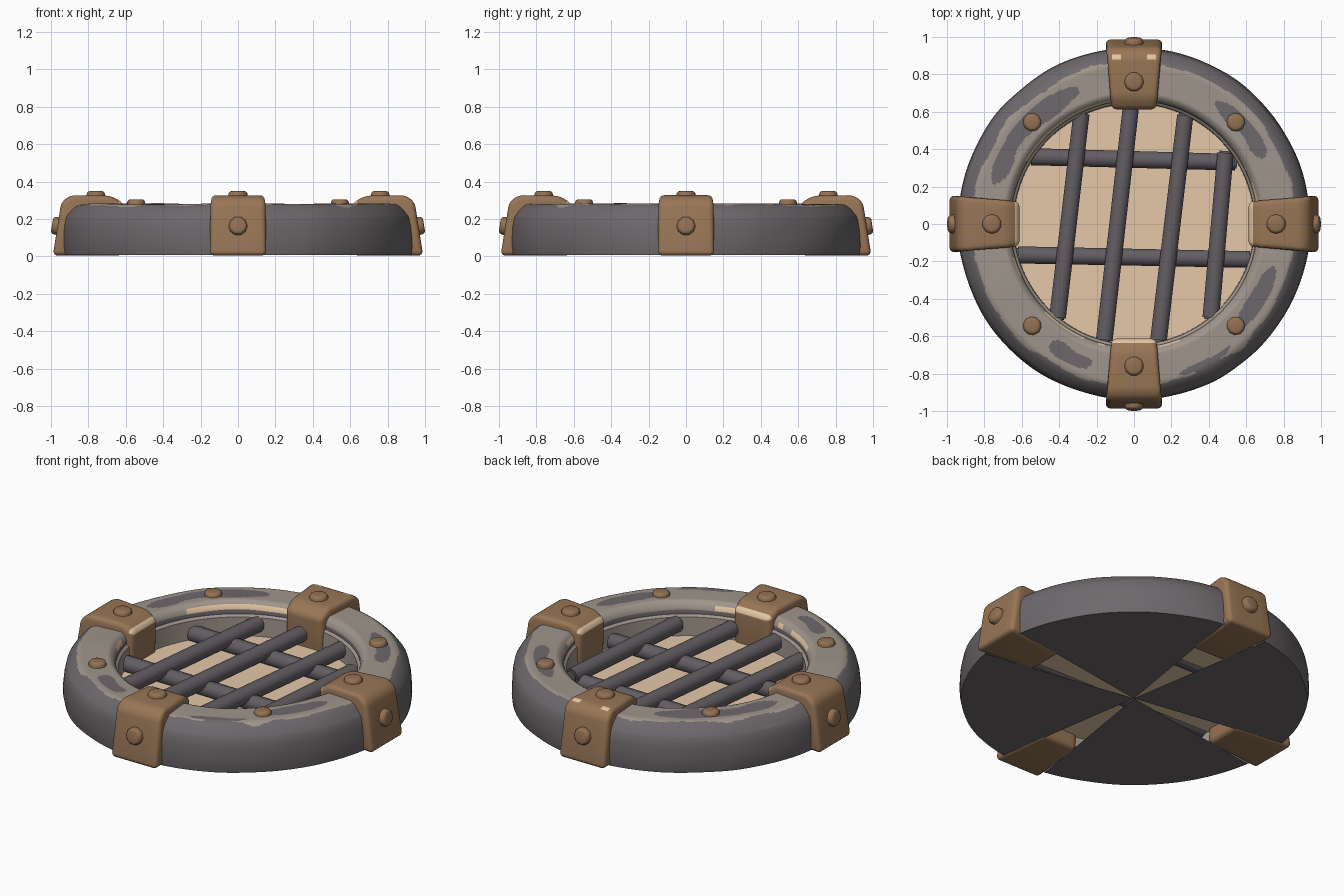
import bpy, bmesh, math
from mathutils import Vector, Matrix, noise

if "Cube" in bpy.data.objects:
    bpy.data.objects.remove(bpy.data.objects["Cube"])


def mat(name, col):
    m = bpy.data.materials.new(name)
    m.diffuse_color = (*col, 1)
    m.use_nodes = True
    m.node_tree.nodes["Principled BSDF"].inputs["Base Color"].default_value = m.diffuse_color
    return m


DARK = mat("dark_iron", (0.155, 0.138, 0.148))
LIGHT = mat("worn_stone", (0.345, 0.302, 0.26))
TAN = mat("tan_floor", (0.78, 0.58, 0.39))
BRASS = mat("brown_brass", (0.315, 0.18, 0.092))
BOLT = mat("bolt_brown", (0.29, 0.165, 0.085))
EDGE = mat("bright_edge", (0.78, 0.57, 0.37))
BAR = mat("bar_iron", (0.122, 0.11, 0.122))


def make(name, bm, mats, smooth=35):
    bmesh.ops.recalc_face_normals(bm, faces=bm.faces)
    me = bpy.data.meshes.new(name)
    bm.to_mesh(me)
    bm.free()
    for m in mats:
        me.materials.append(m)
    ob = bpy.data.objects.new(name, me)
    bpy.context.collection.objects.link(ob)
    bpy.ops.object.select_all(action='DESELECT')
    ob.select_set(True)
    bpy.context.view_layer.objects.active = ob
    bpy.ops.object.shade_smooth_by_angle(angle=math.radians(smooth))
    return ob


# Ring: revolved profile, closed below by four dark sectors
def outer_z(r):
    return 0.28 if r < 0.84 else 0.28 - 0.075 * ((r - 0.84) / 0.09) ** 2


prof = [(0.64, 0.03), (0.645, 0.2), (0.66, 0.212), (0.66, 0.235), (0.672, 0.262), (0.69, 0.276)]
prof += [(0.70 + 0.0069 * i, outer_z(0.70 + 0.0069 * i)) for i in range(34)]
prof += [(0.938, 0.16), (0.942, 0.1), (0.942, 0.05), (0.935, 0.008)]
N = 320
# worn dark patches: start angle, end angle, radius, half width
PATCHES = [(112, 164, 0.775, 0.05), (27, 56, 0.78, 0.045), (-45, -17, 0.775, 0.042),
           (235, 253, 0.785, 0.04), (-73, -52, 0.835, 0.02)]
# bright worn stretches of the inner lip
LIPS = [(96, 150), (10, 27), (225, 256), (279, 291), (196, 205)]


def between(a, lo, hi):
    return (a - lo) % 360 <= hi - lo


def ring_material(r, z, a):
    n = noise.noise(Vector((math.cos(math.radians(a)) * r * 6, math.sin(math.radians(a)) * r * 6, 3)))
    if r < 0.655:
        return 1
    if r < 0.663:
        return 0
    if r < 0.67:
        return 2 if any(between(a, *l) for l in LIPS) and n > -0.35 else 1
    for lo, hi, pr, hw in PATCHES:
        t = ((a - (lo + hi) / 2 + 180) % 360 - 180) / ((hi - lo) / 2)
        if abs(t) < 1 and abs(r - pr + 0.015 * n) < hw * (1 - t ** 4) ** 0.5 * (1 + 0.5 * n):
            return 0
    return 1 if r < 0.865 + 0.03 * n and z > 0.2 else 0


bm = bmesh.new()
rows = []
for i in range(N):
    a = 2 * math.pi * i / N
    row = []
    for r, z in prof:
        n = noise.noise(Vector((math.cos(a) * r * 4, math.sin(a) * r * 4, z * 5)))
        k = max(0, (r - 0.8) / 0.14)
        rr = r + 0.006 * n * k
        zz = z + (0.006 * n if z > 0.22 else 0)
        row.append(bm.verts.new((rr * math.cos(a), rr * math.sin(a), zz)))
    rows.append(row)
centre = bm.verts.new((0, 0, 0.008))
for i in range(N):
    A, B = rows[i], rows[(i + 1) % N]
    a = 360 * (i + 0.5) / N
    for j in range(len(A) - 1):
        f = bm.faces.new((A[j], B[j], B[j + 1], A[j + 1]))
        r = (prof[j][0] + prof[j + 1][0]) / 2
        z = (prof[j][1] + prof[j + 1][1]) / 2
        f.material_index = ring_material(r, z, a)
    # underside left open in a wedge below each clamp
    if abs((a + 45) % 90 - 45) > 9:
        bm.faces.new((A[-1], B[-1], centre))
make("ring", bm, [DARK, LIGHT, EDGE], 40)

# Floor inside the ring; the cross bars are half sunk in it
bm = bmesh.new()
bmesh.ops.create_circle(bm, cap_ends=True, segments=72, radius=0.644,
                        matrix=Matrix.Translation((0, 0, 0.09)))
make("floor", bm, [TAN])


# Grate bars
def bar(name, p, q, z, rad):
    p, q = Vector((*p, z)), Vector((*q, z))
    d = q - p
    bm = bmesh.new()
    M = Matrix.Translation((p + q) / 2) @ d.to_track_quat('Z', 'Y').to_matrix().to_4x4()
    bmesh.ops.create_cone(bm, cap_ends=True, segments=10, radius1=rad, radius2=rad * 0.97,
                          depth=d.length, matrix=M)
    ends = [e for e in bm.edges if any(len(f.verts) > 4 for f in e.link_faces)]
    bmesh.ops.bevel(bm, geom=ends, offset=0.01, segments=2, affect='EDGES')
    make(name, bm, [BAR], 50)


for i, (p, q) in enumerate([((-0.41, -0.51), (-0.28, 0.60)), ((-0.16, -0.63), (-0.015, 0.64)),
                            ((0.13, -0.63), (0.275, 0.59)), ((0.41, -0.51), (0.49, 0.39))]):
    bar(f"long_bar_{i + 1}", p, q, 0.16, 0.047)
bar("cross_bar_back", (-0.56, 0.36), (0.55, 0.33), 0.12, 0.048)
bar("cross_bar_front", (-0.63, -0.165), (0.63, -0.19), 0.12, 0.048)


# Bolts
def bolt(name, M, rad=0.055, height=0.05):
    bm = bmesh.new()
    bmesh.ops.create_cone(bm, cap_ends=True, segments=10, radius1=rad, radius2=rad * 0.9,
                          depth=height)
    top = max(bm.faces, key=lambda f: f.calc_center_median().z)
    bmesh.ops.bevel(bm, geom=list(top.edges), offset=0.016,
                    segments=3, profile=0.5, affect='EDGES')
    bmesh.ops.transform(bm, matrix=M, verts=bm.verts)
    make(name, bm, [BOLT], 60)


# Clamps: side profile (radius, height, half width), bevelled
CL = [(0.99, 0.004, 0.154), (0.945, 0.29, 0.147), (0.895, 0.327, 0.146),
      (0.68, 0.324, 0.126), (0.612, 0.285, 0.12), (0.618, 0.004, 0.117)]
for k, side in enumerate(["right", "back", "left", "front"]):
    R = Matrix.Rotation(k * math.pi / 2, 4, 'Z')
    bm = bmesh.new()
    L = [bm.verts.new((r, -w, z)) for r, z, w in CL]
    S = [bm.verts.new((r, w, z)) for r, z, w in CL]
    bm.faces.new(L)
    bm.faces.new(S[::-1])
    for i in range(len(CL)):
        j = (i + 1) % len(CL)
        bm.faces.new((L[i], S[i], S[j], L[j]))
    bmesh.ops.recalc_face_normals(bm, faces=bm.faces)
    bmesh.ops.bevel(bm, geom=bm.edges[:], offset=0.027, segments=4, profile=0.5, affect='EDGES')
    for y in (-0.07, 0.07):
        bmesh.ops.bisect_plane(bm, geom=bm.verts[:] + bm.edges[:] + bm.faces[:],
                               plane_co=(0, y, 0), plane_no=(0, 1, 0))
    bm.normal_update()
    for f in bm.faces:
        # worn bright edges: inner top, and two short outer bits on the back clamp
        c = f.calc_center_median()
        inner = c.x < 0.645 and c.z > 0.268 and f.normal.z > 0.3 and side != "back"
        outer = side == "back" and 0.88 < c.x < 0.905 and c.z > 0.3 and 0.07 < abs(c.y) < 0.12
        f.material_index = 1 if inner or outer else 0
    bmesh.ops.transform(bm, matrix=R, verts=bm.verts)
    make(f"clamp_{side}", bm, [BRASS, EDGE], 50)
    bolt(f"clamp_top_bolt_{side}", R @ Matrix.Translation((0.76, 0, 0.324)))
    bolt(f"clamp_side_bolt_{side}", R @ Matrix.Translation((0.966, 0, 0.162))
         @ Matrix.Rotation(math.radians(81), 4, 'Y'), 0.053, 0.058)
    D = R @ Matrix.Rotation(math.pi / 4, 4, 'Z')
    bolt(f"ring_bolt_{k + 1}", D @ Matrix.Translation((0.77, 0, 0.28)), 0.052)
